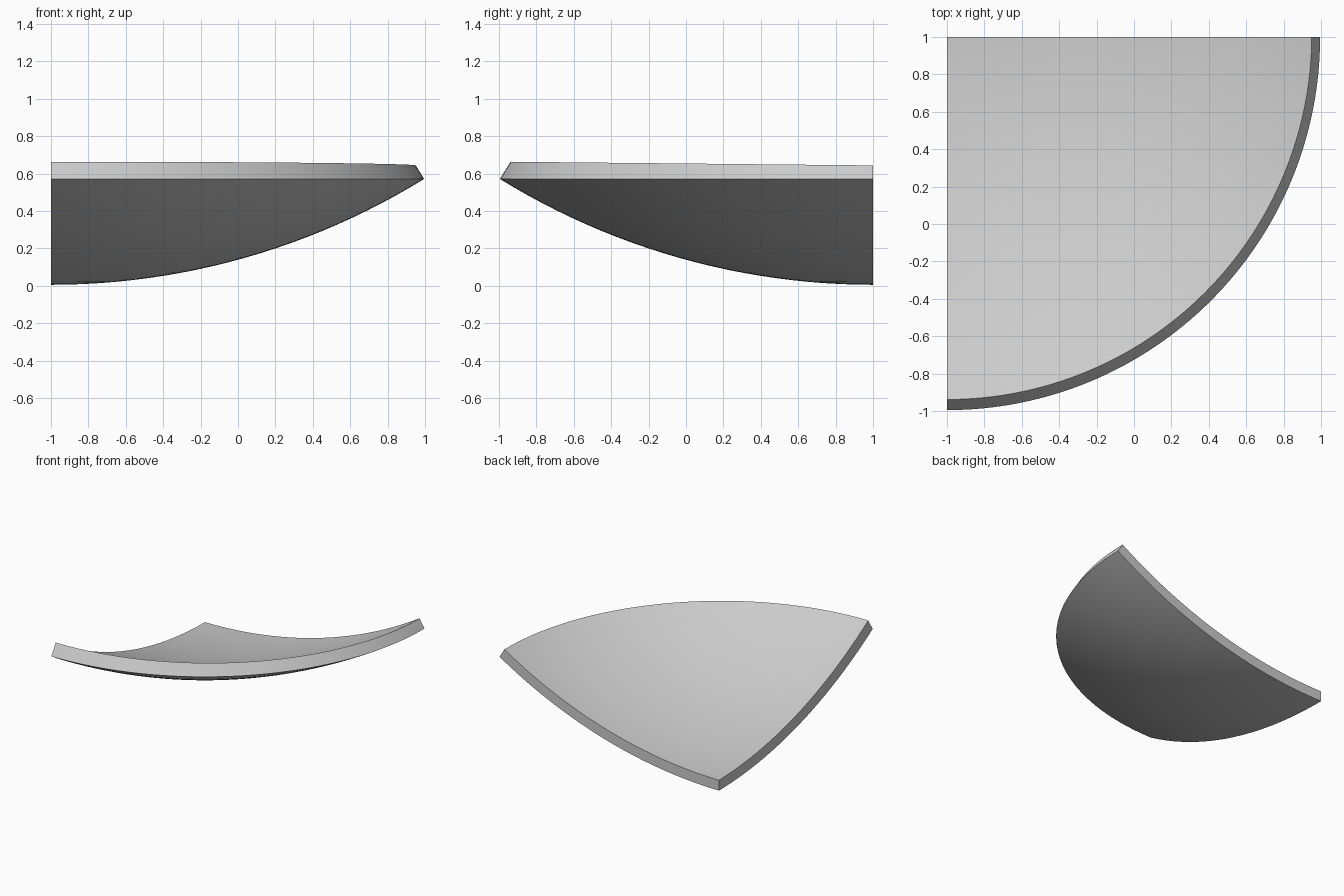
import bpy, bmesh, math
from mathutils import Vector

cube = bpy.data.objects.get("Cube")
if cube:
    bpy.data.objects.remove(cube, do_unlink=True)

RADIUS = 3.80                          # outer sphere
RIM_ANGLE = math.asin(1.995 / RADIUS)  # half opening of the cap
WALL, EXTRA = 0.085, 0.044             # base wall, thickening towards the front
RINGS, SECTORS = 24, 64
CENTRE = Vector((-1, 1, RADIUS + 0.005))

# Single grey material
grey = bpy.data.materials.new("plain_grey")
grey.use_nodes = True
colour = (0.6, 0.6, 0.6, 1)
grey.diffuse_color = colour
grey.node_tree.nodes["Principled BSDF"].inputs["Base Color"].default_value = colour


def shell_point(ring, sector, inner):
    """Point on the outer or inner skin of the quarter bowl."""
    tilt = RIM_ANGLE * ring / RINGS
    turn = math.pi / 2 * sector / SECTORS
    normal = Vector((math.sin(tilt) * math.sin(turn),
                     -math.sin(tilt) * math.cos(turn), -math.cos(tilt)))
    wall = WALL + EXTRA * math.sin(tilt) * math.cos(turn)
    return CENTRE + normal * (RADIUS - wall * inner)


bm = bmesh.new()
outer, inner = [[[bm.verts.new(shell_point(r, s, skin)) for r in range(RINGS + 1)]
                 for s in range(SECTORS + 1)] for skin in (0, 1)]

# Curved skins and the bevelled rim
for s in range(SECTORS):
    for skin in (outer, inner):
        for r in range(RINGS):
            bm.faces.new((skin[s][r], skin[s][r + 1], skin[s + 1][r + 1], skin[s + 1][r]))
    bm.faces.new((outer[s][-1], inner[s][-1], inner[s + 1][-1], outer[s + 1][-1]))

# Two flat cut walls
for s in (0, SECTORS):
    for r in range(RINGS):
        bm.faces.new((outer[s][r], outer[s][r + 1], inner[s][r + 1], inner[s][r]))

bmesh.ops.remove_doubles(bm, verts=bm.verts, dist=0.0001)
bmesh.ops.recalc_face_normals(bm, faces=bm.faces)
mesh = bpy.data.meshes.new("quarter_bowl")
bm.to_mesh(mesh)
bm.free()
mesh.materials.append(grey)

bowl = bpy.data.objects.new("quarter_bowl", mesh)
bpy.context.collection.objects.link(bowl)
bpy.ops.object.select_all(action="DESELECT")
bowl.select_set(True)
bpy.context.view_layer.objects.active = bowl
bpy.ops.object.shade_smooth_by_angle(angle=math.radians(30))
